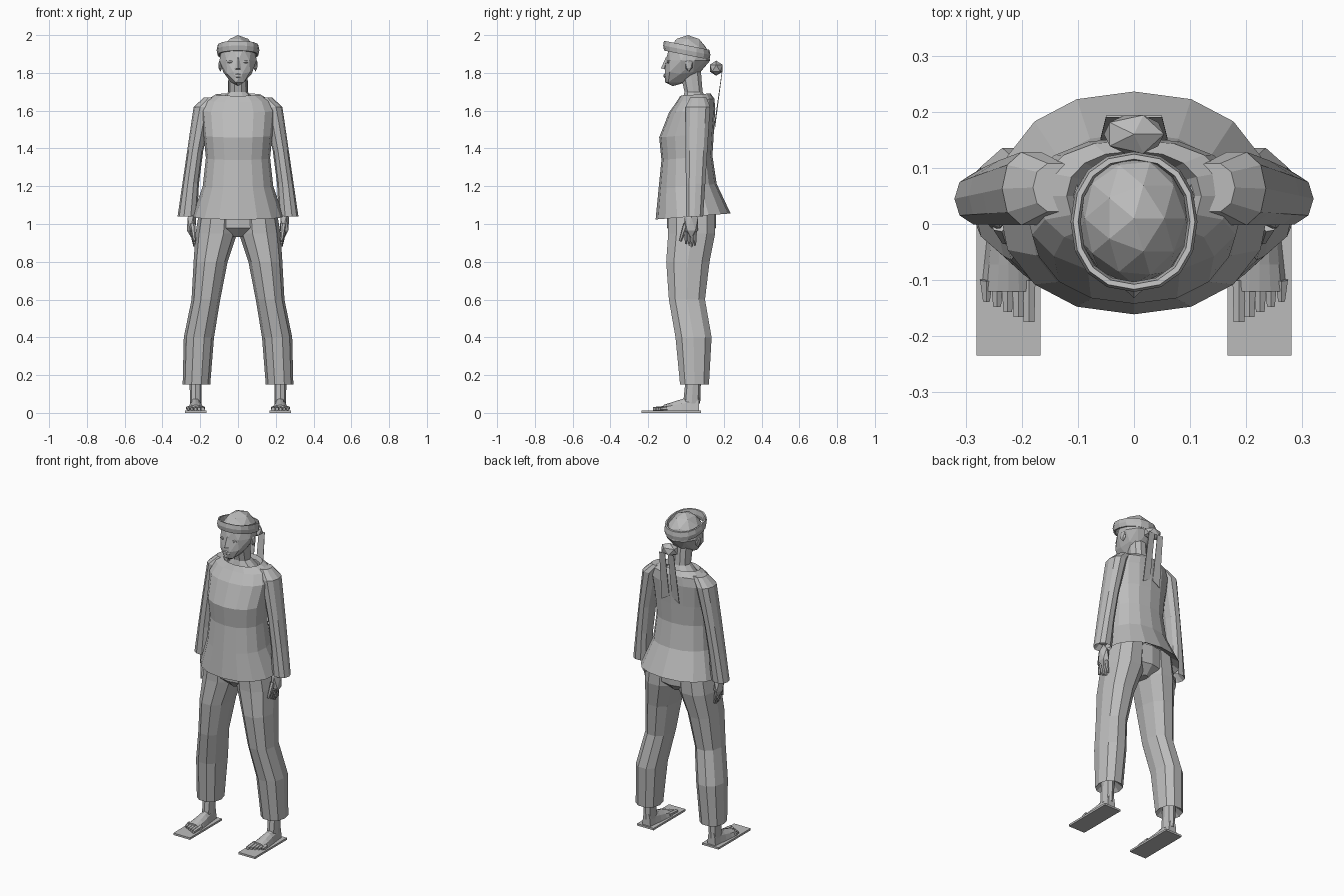
import bpy
import bmesh
from math import cos, sin, pi, copysign
from mathutils import Vector, Matrix

cube = bpy.data.objects.get("Cube")
if cube:
    bpy.data.objects.remove(cube, do_unlink=True)

# One plain clay colour
clay = bpy.data.materials.new("clay_grey")
clay.use_nodes = True
tone = (0.5, 0.5, 0.5, 1)
clay.diffuse_color = tone
clay.node_tree.nodes["Principled BSDF"].inputs["Base Color"].default_value = tone


def finish(name, bm):
    """Turn a working mesh into a flat-shaded clay object."""
    bmesh.ops.recalc_face_normals(bm, faces=bm.faces)
    mesh = bpy.data.meshes.new(name)
    bm.to_mesh(mesh)
    bm.free()
    mesh.materials.append(clay)
    obj = bpy.data.objects.new(name, mesh)
    bpy.context.collection.objects.link(obj)
    return obj


def squared(value):
    """Round off an ellipse slightly towards a box."""
    return copysign(abs(value) ** 0.9, value)


def loft(name, rings, sides=12, side=1, tilt=0, capped=True, closed=False):
    """Skin horizontal rings: (height, centre x, centre y, radius x, radius y)."""
    bm = bmesh.new()
    angles = [2 * pi * i / sides for i in range(sides)]
    loops = []
    for z, x, y, rx, ry in rings:
        loop = []
        for a in angles:
            u, v = rx * squared(cos(a)), ry * squared(sin(a))
            loop.append(bm.verts.new((side * (x + u), y + v, z + tilt * v)))
        loops.append(loop)
    following = loops[1:] + loops[:1] if closed else loops[1:]
    for low, high in zip(loops, following):
        for i in range(sides):
            bm.faces.new((low[i - 1], low[i], high[i], high[i - 1]))
    if capped:
        bm.faces.new(loops[0])
        bm.faces.new(loops[-1])
    return finish(name, bm)


def taper(bm, start, end, first_radius, last_radius, segments=6):
    """Add a tapered rod between two points."""
    start, end = Vector(start), Vector(end)
    along = end - start
    turn = along.to_track_quat("Z", "Y").to_matrix().to_4x4()
    bmesh.ops.create_cone(bm, cap_ends=True, segments=segments,
                          radius1=first_radius, radius2=last_radius,
                          depth=along.length,
                          matrix=Matrix.Translation((start + end) / 2) @ turn)


def sized(centre, size):
    return Matrix.Translation(centre) @ Matrix.Diagonal((*size, 1))


def blob(name, centre, size):
    """Faceted ellipsoid."""
    bm = bmesh.new()
    bmesh.ops.create_icosphere(bm, subdivisions=1, radius=1, matrix=sized(centre, size))
    return finish(name, bm)


def tunic_ring(z, waist=1.35, bust=1.47):
    """Flare below the waist, fill out to the bust, slope back above it."""
    flare, rise = max(0, waist - z), max(0, z - waist)
    half = 0.17 + 0.75 * flare ** 2 + rise / 10
    back = 0.14 + flare ** 2 + 0.06 * rise
    front = -0.13 - flare / 10 - min(rise, bust - waist) / 10 + 0.4 * max(0, z - bust)
    return z, 0, (front + back) / 2, half, (back - front) / 2


# Tunic with a folded hem and a wide round collar
hem = 1.04
shoulder = 1.6
body = [tunic_ring(z) for z in (hem, 1.2, 1.35, 1.41, 1.47, shoulder)]
hem_fold = (1.1, 0, 0.03, 0.18, 0.12)
yoke = (1.655, 0, 0.05, 0.17, 0.1)
collar = (1.685, 0, 0.05, 0.12, 0.08)
collar_fold = (1.66, 0, 0.05, 0.1, 0.07)
loft("tunic", [hem_fold, *body, yoke, collar, collar_fold], sides=16, tilt=0.08, capped=False)

# Neck and upper chest
loft("neck", [(1.62, 0, 0.05, 0.13, 0.08), (1.7, 0, 0.04, 0.05, 0.05),
              (1.83, 0, 0.02, 0.05, 0.06)], sides=10)

# Head: an ellipsoid whose lower half narrows and slides forward to the chin
bm = bmesh.new()
bmesh.ops.create_icosphere(bm, subdivisions=2, radius=1,
                           matrix=sized((0, 0.01, 1.865), (0.103, 0.118, 0.135)))
for v in bm.verts:
    drop = max(0, 1.86 - v.co.z) / 0.13
    v.co.x *= 1 - 0.35 * drop
    v.co.y = max(v.co.y - 0.08 * drop, -0.112)
finish("head", bm)

# Headband: a flattened tube sloping down to the back
tube = [2 * pi * i / 6 for i in range(6)]
loft("headband", [(1.92 + 0.03 * sin(a), 0, 0.004, 0.104 + 0.009 * cos(a),
                   0.116 + 0.009 * cos(a)) for a in tube],
     sides=16, tilt=-0.2, capped=False, closed=True)
blob("headband_knot", (0, 0.16, 1.825), (0.06, 0.04, 0.04))

# Nose and lips
bm = bmesh.new()
taper(bm, (0, -0.1, 1.88), (0, -0.116, 1.82), 0.007, 0.017, segments=4)
finish("nose", bm)
blob("lips", (0, -0.11, 1.785), (0.025, 0.01, 0.013))

# Seat joining the trouser legs
loft("trouser_seat", [(0.93, 0, 0.03, 0.03, 0.08), (0.98, 0, 0.03, 0.14, 0.13),
                      (1.1, 0, 0.03, 0.2, 0.13)])

for word, s in (("left", 1), ("right", -1)):
    # Sleeve leaning outwards to an open cuff
    sleeve = []
    for t in (0, 0.3, 0.6, 0.85, 1):
        bow = 0.01 * sin(pi * t)
        sleeve.append((hem + 0.58 * t, 0.268 - 0.085 * t + bow, 0.045 + 0.018 * t,
                       0.052 - bow, 0.048 + 0.02 * t))
    cuff_fold = (1.08, 0.25, 0.04, 0.03, 0.03)
    sleeve_head = (1.67, 0.14, 0.065, 0.04, 0.045)
    loft(word + "_sleeve", [cuff_fold, *sleeve, sleeve_head], sides=10, side=s)

    # Hand with four fingers and a thumb
    blob(word + "_palm", (s * 0.246, 0.028, 1), (0.028, 0.042, 0.075))
    bm = bmesh.new()
    for i in range(4):
        y = 0.016 * i
        tip = 0.88 + 0.008 * abs(i - 2)
        taper(bm, (s * 0.243, y, 0.96), (s * 0.23, y, tip), 0.012, 0.006)
    taper(bm, (s * 0.24, 0, 1), (s * 0.23, -0.03, 0.91), 0.015, 0.007)
    finish(word + "_fingers", bm)

    # Trouser leg with the hem folded in to the ankle
    loft(word + "_trouser_leg", [
        (0.19, 0.22, 0.04, 0.03, 0.04),
        (0.15, 0.22, 0.045, 0.073, 0.08),
        (0.4, 0.207, 0.04, 0.08, 0.1),
        (0.6, 0.17, 0.005, 0.076, 0.1),
        (0.8, 0.145, 0.01, 0.09, 0.12),
        (0.95, 0.115, 0.03, 0.11, 0.13),
        (1.1, 0.1, 0.03, 0.1, 0.13),
    ], sides=10, side=s)

    # Ankle, and a foot wedge that widens and drops from heel to toes
    foot_x = 0.224
    loft(word + "_ankle", [(0.05, foot_x, 0.03, 0.03, 0.045),
                           (0.2, foot_x, 0.04, 0.033, 0.04)], sides=8, side=s)
    bm = bmesh.new()
    bmesh.ops.create_grid(bm, x_segments=4, y_segments=4, size=1)
    base = bm.faces[:]
    lifted = bmesh.ops.extrude_face_region(bm, geom=base)["geom"]
    top = {v for v in lifted if isinstance(v, bmesh.types.BMVert)}
    for v in bm.verts:
        across, forward = v.co.x, (1 - v.co.y) / 2
        arch = (0.09 - 0.06 * forward) * (1 - 0.4 * across ** 2)
        half = 0.028 + 0.02 * forward
        if v in top:
            half *= 0.8
        v.co = (s * foot_x + across * half, 0.07 - 0.19 * forward,
                0.012 + (arch if v in top else 0))
    finish(word + "_foot", bm)

    # Toes, shorter towards the outside
    bm = bmesh.new()
    for i in range(5):
        x = s * (0.187 + 0.019 * i)
        taper(bm, (x, -0.1, 0.025), (x, -0.174 + 0.009 * i, 0.02), 0.013, 0.011 - 0.001 * i)
    finish(word + "_toes", bm)

    # Flat sole plate under the foot
    bm = bmesh.new()
    bmesh.ops.create_cube(bm, size=1, matrix=sized((s * foot_x, -0.077, 0.006),
                                                   (0.114, 0.315, 0.012)))
    finish(word + "_sole", bm)

    # Ear and eye
    blob(word + "_ear", (s * 0.093, 0.015, 1.842), (0.012, 0.022, 0.036))
    blob(word + "_eye", (s * 0.04, -0.093, 1.858), (0.02, 0.008, 0.009))

    # Hanging headband tail
    bm = bmesh.new()
    outline = [(0.01, 0.19, 1.81), (0.05, 0.19, 1.81), (0.06, 0.15, 1.5), (0.01, 0.15, 1.53)]
    bm.faces.new([bm.verts.new((s * x, y, z)) for x, y, z in outline])
    tail = finish(word + "_headband_tail", bm)
    tail.modifiers.new("cloth", "SOLIDIFY").thickness = 0.003
